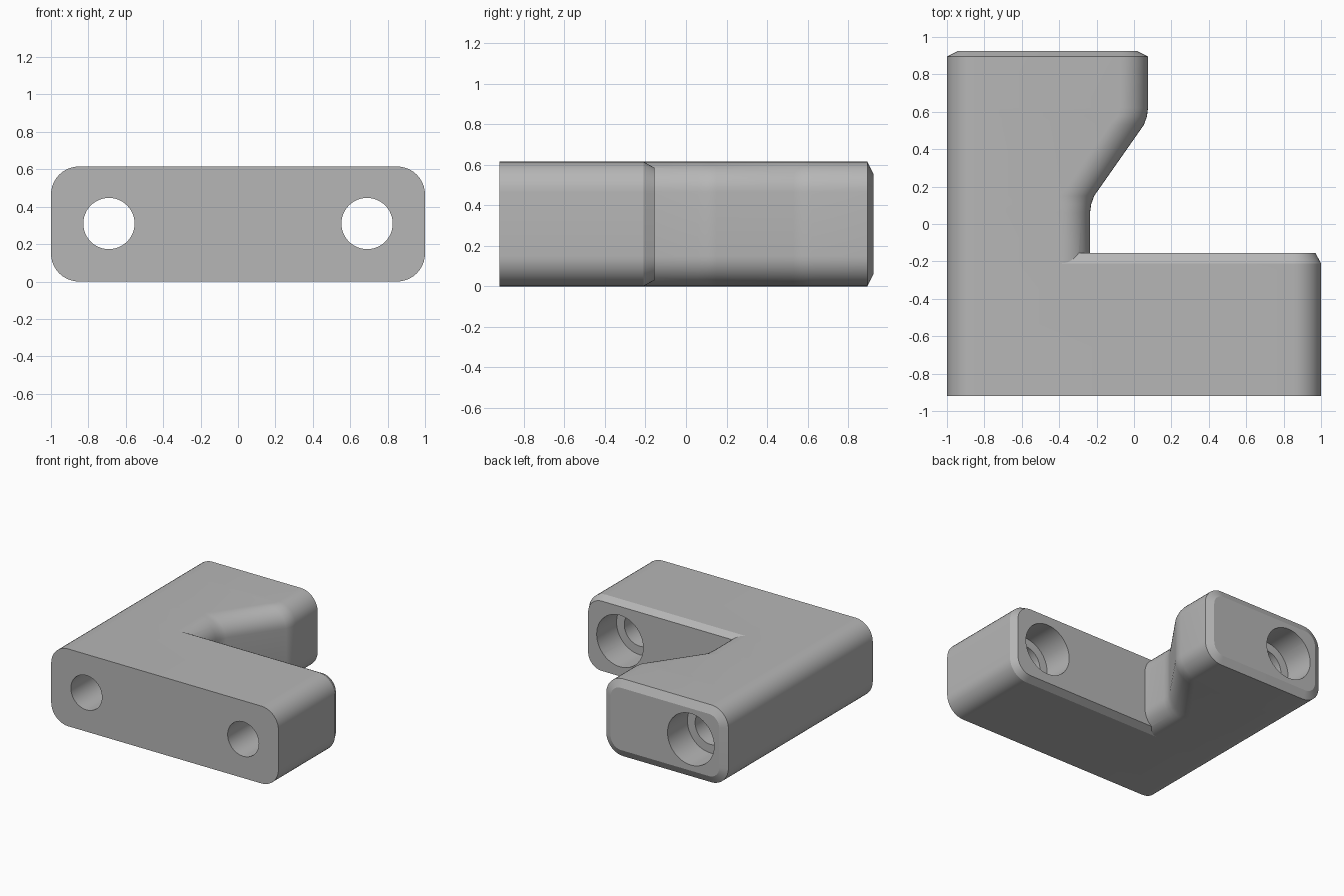
import bpy, bmesh, math

if "Cube" in bpy.data.objects:
    bpy.data.objects.remove(bpy.data.objects["Cube"])

HEIGHT, RADIUS, STEPS = 0.615, 0.15, 10
FRONT, BACK, LEDGE = -0.92, 0.925, -0.155
HOLE_X, HOLE_Z = 0.69, 0.31

grey = bpy.data.materials.new("plain grey")
grey.use_nodes = True
colour = (0.47, 0.47, 0.47, 1)
grey.diffuse_color = colour
grey.node_tree.nodes["Principled BSDF"].inputs["Base Color"].default_value = colour


def section(right, inset=0.0, stretch=1.0):
    """Rounded rectangle in x and z; stretch widens the right-hand rounding."""
    r = RADIUS - inset
    left, right, low, high = -1 + inset, right - inset, inset, HEIGHT - inset
    rr = r * stretch
    corners = [(right - rr, high - r, rr), (left + r, high - r, r),
               (left + r, low + r, r), (right - rr, low + r, rr)]
    ring = []
    for quarter, (cx, cz, rx) in enumerate(corners):
        for i in range(STEPS + 1):
            a = (quarter + i / STEPS) * math.pi / 2
            ring.append((cx + rx * math.cos(a), cz + r * math.sin(a)))
    return ring


def loft(name, stations):
    """Skin a row of sections placed along y and cap both ends."""
    bm = bmesh.new()
    rings = [[bm.verts.new((x, y, z)) for x, z in ring] for y, ring in stations]
    count = len(rings[0])
    for a, b in zip(rings, rings[1:]):
        for i in range(count):
            j = (i + 1) % count
            bm.faces.new((a[i], a[j], b[j], b[i]))
    bm.faces.new(rings[0])
    bm.faces.new(rings[-1])
    bmesh.ops.recalc_face_normals(bm, faces=bm.faces)
    mesh = bpy.data.meshes.new(name)
    bm.to_mesh(mesh)
    bm.free()
    mesh.materials.append(grey)
    obj = bpy.data.objects.new(name, mesh)
    bpy.context.collection.objects.link(obj)
    return obj


def combine(target, tool, operation):
    """Apply a boolean and discard the tool."""
    mod = target.modifiers.new(operation, 'BOOLEAN')
    mod.operation, mod.solver, mod.object = operation, 'EXACT', tool
    bpy.context.view_layer.objects.active = target
    bpy.ops.object.modifier_apply(modifier=mod.name)
    bpy.data.objects.remove(tool)


def drill(target, x, y0, y1, radius):
    bpy.ops.mesh.primitive_cylinder_add(
        vertices=48, radius=radius, depth=y1 - y0,
        location=(x, (y0 + y1) / 2, HOLE_Z), rotation=(math.pi / 2, 0, 0))
    cutter = bpy.context.object
    cutter.name = "hole_cutter"
    cutter.hide_render = True
    cutter.data.materials.append(grey)
    combine(target, cutter, 'DIFFERENCE')


# Crossbar with a shallow chamfer round its back face
bracket = loft("bracket", [(FRONT, section(1)), (LEDGE - 0.055, section(1)),
                           (LEDGE, section(1, 0.03))])

# Arm that widens from a narrow neck to a chamfered head
slope = 1.22
arm = loft("arm", [
    (-0.4, section(-0.235)),
    (0.06, section(-0.235)),
    (0.105, section(-0.229, 0, 1.03)),
    (0.15, section(-0.213, 0, slope)),
    (0.53, section(0.053, 0, slope)),
    (0.575, section(0.069, 0, 1.03)),
    (0.62, section(0.075)),
    (BACK - 0.03, section(0.075)),
    (BACK, section(0.075, 0.06)),
])
combine(bracket, arm, 'UNION')

# Through holes with wide counterbores from the back
for x, back in ((-HOLE_X, BACK), (HOLE_X, LEDGE)):
    drill(bracket, x, FRONT - 0.1, back + 0.1, 0.137)
    drill(bracket, x, back - 0.25, back + 0.1, 0.205)

bpy.ops.object.select_all(action='DESELECT')
bracket.select_set(True)
bpy.context.view_layer.objects.active = bracket
bpy.ops.object.shade_smooth_by_angle(angle=math.radians(25))
